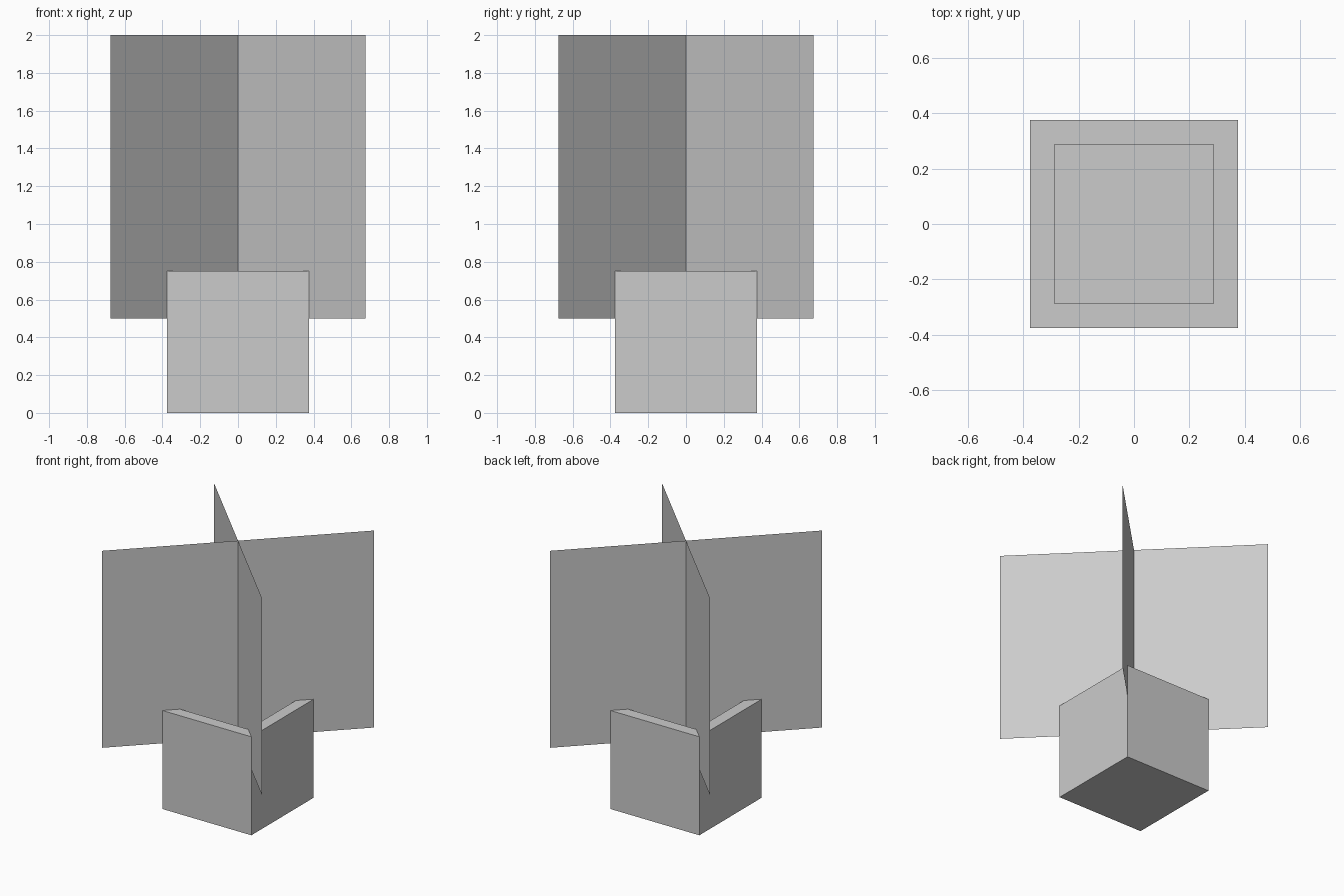
import bpy, bmesh
from mathutils import Matrix, Vector

if "Cube" in bpy.data.objects:
    bpy.data.objects.remove(bpy.data.objects["Cube"])

POT, CAVITY, RIM_Z, SOIL_Z = 0.75, 0.50, 0.75, 0.50
LEAF, TOP_Z = 0.675, 2.0


def add_object(name, bm):
    bmesh.ops.recalc_face_normals(bm, faces=bm.faces)
    mesh = bpy.data.meshes.new(name)
    bm.to_mesh(mesh)
    bm.free()
    obj = bpy.data.objects.new(name, mesh)
    bpy.context.collection.objects.link(obj)
    return obj


# Square pot: inset the top for the rim, then sink the cavity to soil level
bm = bmesh.new()
bmesh.ops.create_cube(bm, size=1, matrix=Matrix.Translation((0, 0, RIM_Z / 2))
                      @ Matrix.Diagonal((POT, POT, RIM_Z, 1)))
bm.normal_update()
top = max(bm.faces, key=lambda f: f.calc_center_median().z)
bmesh.ops.inset_region(bm, faces=[top], thickness=(POT - CAVITY) / 2)
floor = bmesh.ops.extrude_face_region(bm, geom=[top])["geom"]
bmesh.ops.delete(bm, geom=[top], context="FACES_ONLY")
bmesh.ops.translate(bm, vec=(0, 0, SOIL_Z - RIM_Z),
                    verts=[v for v in floor if isinstance(v, bmesh.types.BMVert)])
add_object("pot", bm)


# Two flat plant sheets crossing on the diagonals
def plant_sheet(name, side):
    bm = bmesh.new()
    a, b = Vector((-LEAF, -LEAF * side, 0)), Vector((LEAF, LEAF * side, 0))
    low, high = Vector((0, 0, SOIL_Z)), Vector((0, 0, TOP_Z))
    bm.faces.new([bm.verts.new(p) for p in (a + low, b + low, b + high, a + high)])
    add_object(name, bm)


plant_sheet("plant_sheet_a", 1)
plant_sheet("plant_sheet_b", -1)
